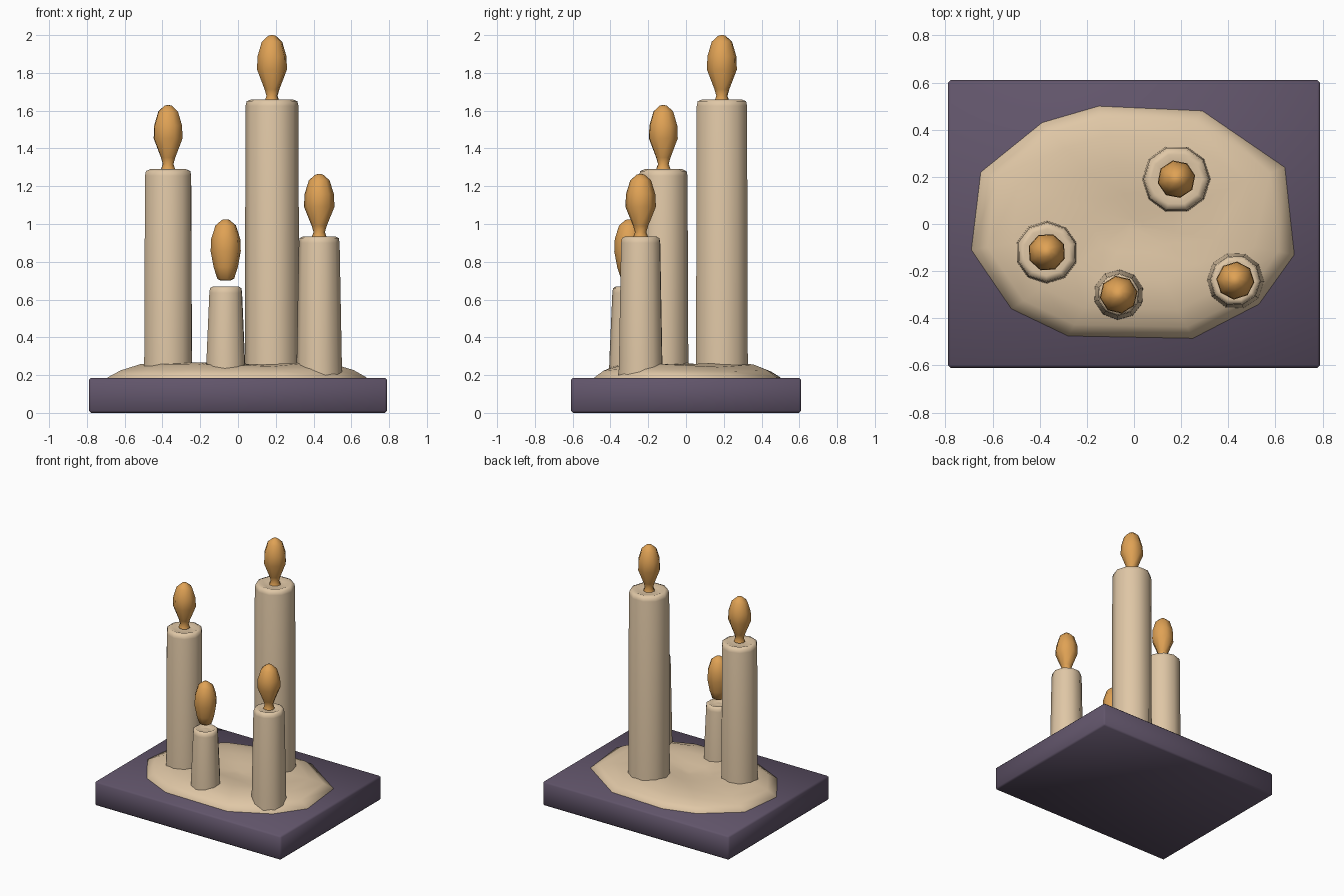
import bpy
import bmesh
from math import cos, sin, tau, exp

cube = bpy.data.objects.get("Cube")
if cube:
    bpy.data.objects.remove(cube, do_unlink=True)


def material(name, rgb):
    mat = bpy.data.materials.new(name)
    mat.use_nodes = True
    color = (*rgb, 1)
    mat.diffuse_color = color
    mat.node_tree.nodes["Principled BSDF"].inputs["Base Color"].default_value = color
    return mat


plum = material("dark plum", (0.12, 0.09, 0.145))
wax = material("cream wax", (0.74, 0.57, 0.38))
amber = material("amber flame", (0.74, 0.36, 0.09))


def finish(name, bm, mat, angle=1.2):
    bmesh.ops.recalc_face_normals(bm, faces=bm.faces)
    mesh = bpy.data.meshes.new(name)
    bm.to_mesh(mesh)
    bm.free()
    mesh.materials.append(mat)
    obj = bpy.data.objects.new(name, mesh)
    bpy.context.collection.objects.link(obj)
    bpy.ops.object.select_all(action="DESELECT")
    obj.select_set(True)
    bpy.context.view_layer.objects.active = obj
    bpy.ops.object.shade_smooth_by_angle(angle=angle)
    return obj


def loft(bm, rings):
    """Bridge equal point loops and cap both ends."""
    loops = [[bm.verts.new(p) for p in ring] for ring in rings]
    n = len(loops[0])
    for a, b in zip(loops, loops[1:]):
        for i in range(n):
            j = (i + 1) % n
            bm.faces.new((a[i], a[j], b[j], b[i]))
    bm.faces.new(loops[0])
    bm.faces.new(loops[-1])


def turned(name, center, profile, sides, mat, turn=0.0, angle=1.2):
    """Revolve (radius, height) pairs around a vertical axis."""
    x, y = center
    steps = [turn + tau * i / sides for i in range(sides)]
    bm = bmesh.new()
    loft(bm, [[(x + r * cos(t), y + r * sin(t), z) for t in steps] for r, z in profile])
    return finish(name, bm, mat, angle)


# Rectangular base slab with softened edges
bm = bmesh.new()
bmesh.ops.create_cube(bm, size=1)
for v in bm.verts:
    v.co = (v.co.x * 1.58, v.co.y * 1.22, (v.co.z + 0.5) * 0.185)
bmesh.ops.bevel(bm, geom=bm.edges[:], offset=0.012, segments=1, affect="EDGES")
finish("base", bm, plum)

# Candles: position, bottom radius, top radius, wax top, flame bottom, flame height
candles = {
    "back": ((0.18, 0.19), 0.147, 0.14, 1.66, 1.65, 0.35),
    "right": ((-0.37, -0.12), 0.135, 0.128, 1.29, 1.29, 0.34),
    "left": ((0.43, -0.24), 0.122, 0.108, 0.935, 0.93, 0.335),
    "front": ((-0.065, -0.30), 0.108, 0.09, 0.67, 0.70, 0.325),
}

# Melted wax puddle, swelling around each candle
outline = [(-0.15, 0.5), (0.29, 0.48), (0.64, 0.24), (0.68, -0.13), (0.53, -0.34),
           (0.25, -0.485), (-0.28, -0.475), (-0.52, -0.36), (-0.69, -0.11),
           (-0.65, 0.22), (-0.39, 0.43)]


def puddle_height(x, y, rise):
    near = max(exp(-((x - c[0][0]) ** 2 + (y - c[0][1]) ** 2) / 0.06)
               for c in candles.values())
    return 0.188 + rise * (0.6 + 0.4 * near)


rings = [[(x, y, 0.18) for x, y in outline]]
for scale, rise in ((1, 0), (0.9, 0.05), (0.75, 0.08), (0.5, 0.085), (0.25, 0.07), (0.05, 0.06)):
    rings.append([(x * scale, y * scale, puddle_height(x * scale, y * scale, rise))
                  for x, y in outline])
bm = bmesh.new()
loft(bm, rings)
finish("wax_puddle", bm, wax)

# Flame outline as fractions of its height
flame_shape = [(0.04, 0), (0.03, 0.08), (0.04, 0.18), (0.081, 0.48),
               (0.078, 0.68), (0.055, 0.9), (0.02, 0.99), (0.004, 1)]

for i, (name, (pos, r0, r1, top, flame_z, flame_h)) in enumerate(candles.items()):
    # Tapered candle with a rounded rim and shallow dished top
    turned(name + "_candle", pos,
           [(r0, 0.185), (r0 * 0.98, 0.28), (r1, top - 0.035), (r1 * 0.96, top - 0.01),
            (r1 * 0.78, top), (r1 * 0.5, top - 0.015), (r1 * 0.15, top - 0.01)],
           10, wax, turn=0.3 * i)
    # Faceted teardrop flame; the floating one has a blunt bottom without a neck
    shape = flame_shape
    if name == "front":
        shape = [(0.025, 0), (0.045, 0.03), (0.065, 0.22)] + flame_shape[3:]
    turned(name + "_flame", pos, [(r, flame_z + flame_h * h) for r, h in shape],
           8, amber, turn=0.2 + 0.25 * i)
